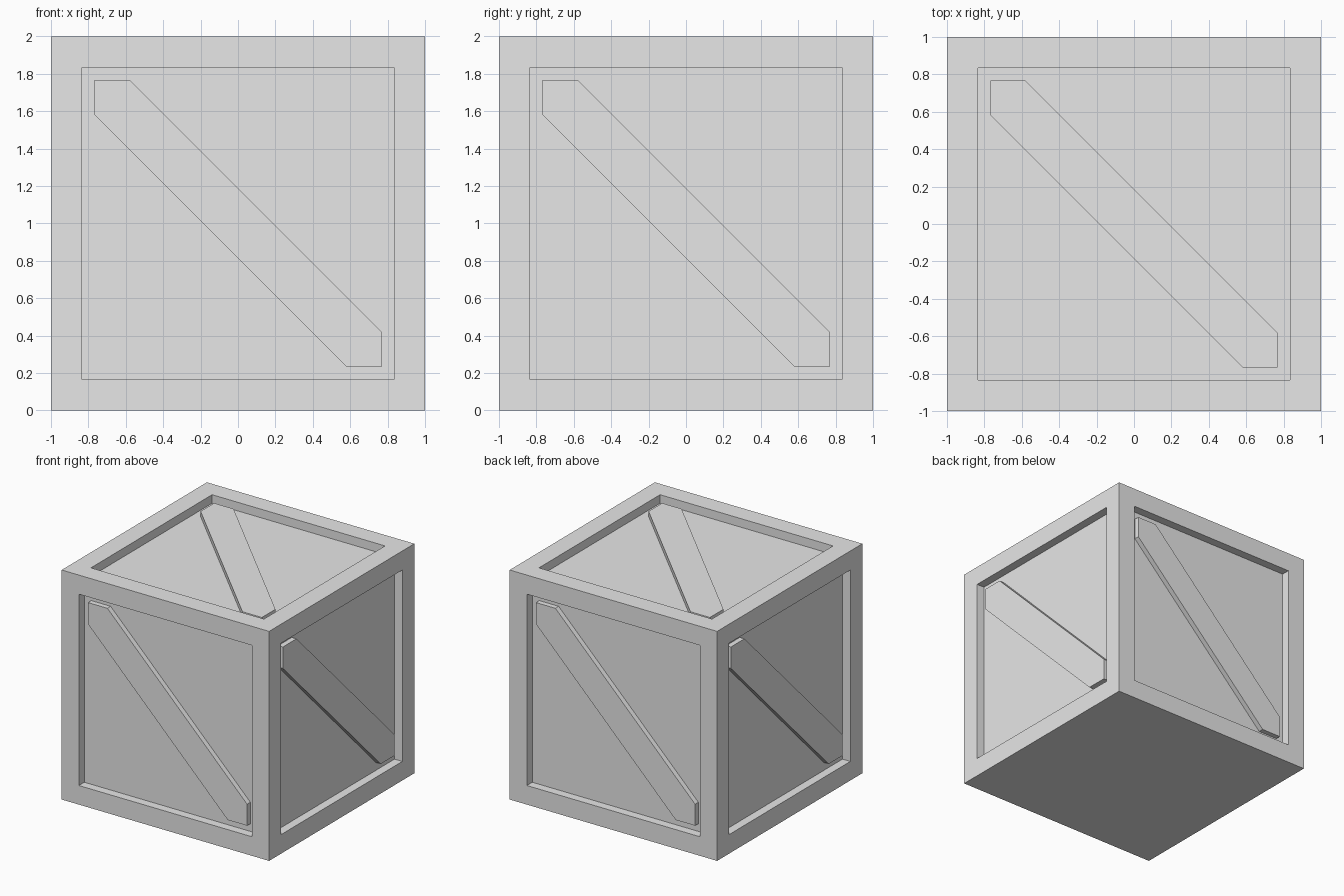
import bpy
import bmesh
from math import radians
from mathutils import Matrix, Vector

HALF = 1.0        # half the crate's width
OPENING = 0.765   # half the width of each recessed panel
RECESS = 0.075    # panel depth below the frame
BRACE_TOP = 0.03  # brace depth below the frame
BRACE_CUT = 0.185 # brace half width, measured along a panel edge

if "Cube" in bpy.data.objects:
    bpy.data.objects.remove(bpy.data.objects["Cube"])

grey = bpy.data.materials.new("light_grey")
grey.use_nodes = True
grey.diffuse_color = (0.8, 0.8, 0.8, 1)
grey.node_tree.nodes["Principled BSDF"].inputs["Base Color"].default_value = (0.8, 0.8, 0.8, 1)


def make_object(name, bm, matrix):
    bmesh.ops.recalc_face_normals(bm, faces=bm.faces)
    mesh = bpy.data.meshes.new(name)
    bm.to_mesh(mesh)
    bm.free()
    mesh.materials.append(grey)
    obj = bpy.data.objects.new(name, mesh)
    obj.matrix_world = matrix
    bpy.context.collection.objects.link(obj)
    return obj


centre = Matrix.Translation((0, 0, HALF))

# Crate body: a cube with a recessed panel on every face but the bottom
bm = bmesh.new()
bmesh.ops.create_cube(bm, size=2 * HALF)
bm.normal_update()
panels = [f for f in bm.faces if f.normal.z > -0.5]
for face in panels:
    normal = face.normal.copy()
    for depth_step in (HALF - OPENING, 0):
        bmesh.ops.inset_individual(bm, faces=[face], thickness=depth_step)
    bmesh.ops.translate(bm, verts=face.verts, vec=-normal * RECESS)
# Remove the zero-size frame loops left by the second inset
bmesh.ops.dissolve_degenerate(bm, dist=0.0001, edges=bm.edges)
make_object("crate_body", bm, centre)


# Diagonal brace: a six-sided board facing -y, from upper left to lower right
def make_brace(name, turn):
    end = OPENING + 0.002
    near = end - BRACE_CUT * 2 ** 0 + (OPENING - end)
    outline = [(-end, end), (-near, end), (end, -near),
               (end, -end), (near, -end), (-end, near)]
    bm = bmesh.new()
    verts = [bm.verts.new((x, -HALF + BRACE_TOP, z)) for x, z in outline]
    board = bm.faces.new(verts)
    side = bmesh.ops.extrude_face_region(bm, geom=[board])["geom"]
    back = [v for v in side if isinstance(v, bmesh.types.BMVert)]
    bmesh.ops.translate(bm, verts=back, vec=Vector((0, RECESS - BRACE_TOP + 0.005, 0)))
    make_object(name, bm, centre @ turn)


for index, name in enumerate(("front", "left", "back", "right")):
    make_brace(name + "_brace", Matrix.Rotation(radians(90 * index), 4, "Z"))
make_brace("top_brace", Matrix.Rotation(radians(-90), 4, "X"))
